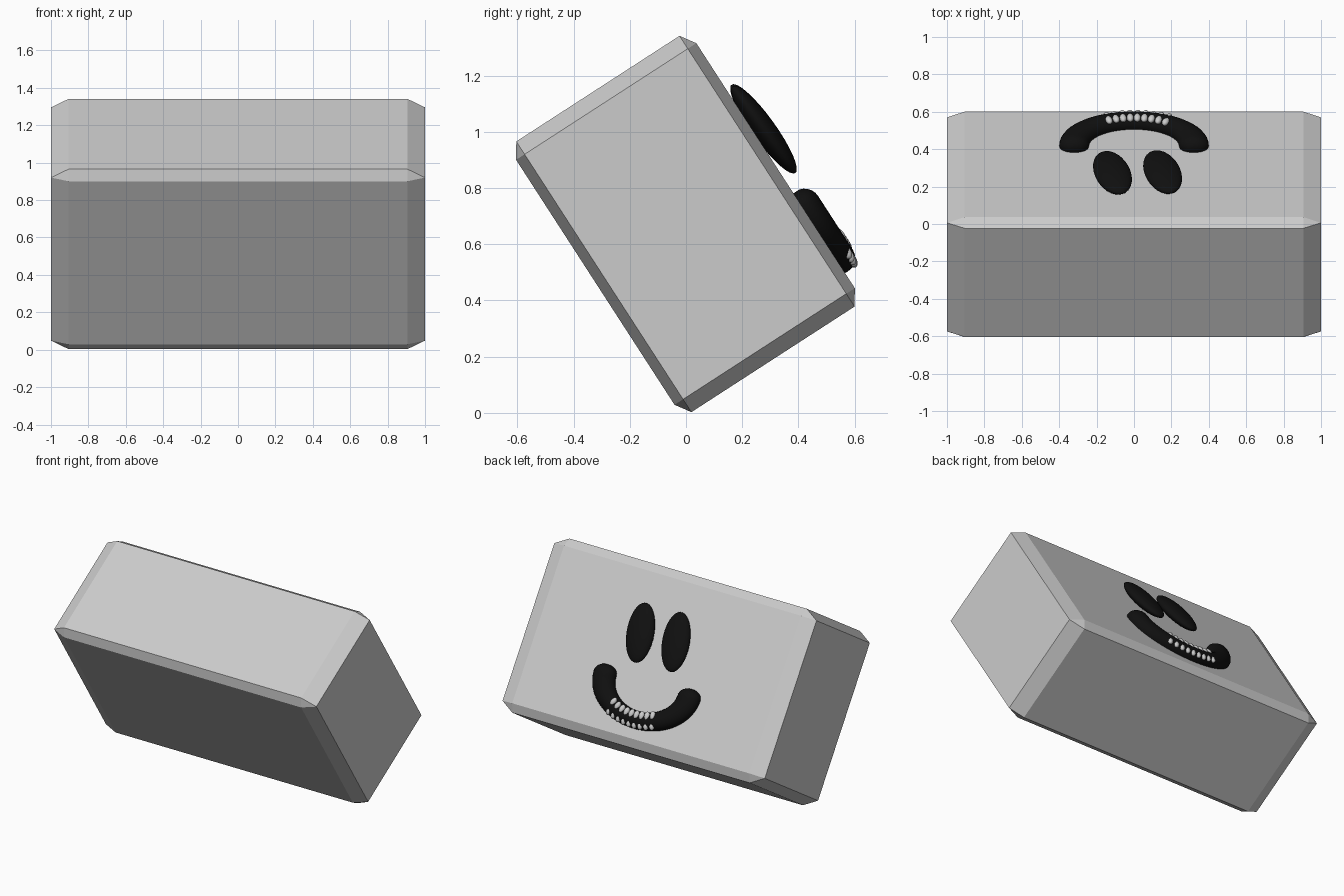
import bpy, bmesh
from math import sin, cos, pi, radians
from mathutils import Matrix, Vector

if "Cube" in bpy.data.objects:
    bpy.data.objects.remove(bpy.data.objects["Cube"])

# Everything is modelled upright around the block centre, then tipped back
TILT = Matrix.Translation((0, -0.002, 0.672)) @ Matrix.Rotation(radians(32.9), 4, 'X')
FACE = 0.382          # distance from block centre to the smiling face

black = bpy.data.materials.new("black")
black.diffuse_color = (0.005, 0.005, 0.005, 1)
black.use_nodes = True
black.node_tree.nodes["Principled BSDF"].inputs["Base Color"].default_value = black.diffuse_color


def finish(name, bm, mat=None, smooth=True):
    bmesh.ops.recalc_face_normals(bm, faces=bm.faces)
    me = bpy.data.meshes.new(name)
    bm.to_mesh(me)
    bm.free()
    for p in me.polygons:
        p.use_smooth = smooth
    if mat:
        me.materials.append(mat)
    ob = bpy.data.objects.new(name, me)
    bpy.context.collection.objects.link(ob)
    ob.matrix_world = TILT
    return ob


def ellipsoid(bm, loc, radii, rot=Matrix.Identity(4), seg=32, rings=16):
    m = Matrix.Translation(loc) @ rot @ Matrix.Diagonal((*radii, 1))
    bmesh.ops.create_uvsphere(bm, u_segments=seg, v_segments=rings, radius=1, matrix=m)


# Chamfered block: bevelled cube squashed to size
bm = bmesh.new()
bmesh.ops.create_cube(bm, size=2)
bmesh.ops.bevel(bm, geom=bm.edges[:], offset=0.095, segments=1, profile=0.5, affect='EDGES')
bmesh.ops.scale(bm, verts=bm.verts, vec=(1, FACE, 0.5735))
finish("block", bm, smooth=False)

# Eyes: flat leaning ellipsoids
for name, x, z in (("left_eye", -0.115, 0.137), ("right_eye", 0.153, 0.13)):
    bm = bmesh.new()
    lean = Matrix.Rotation(radians(3), 4, 'X') @ Matrix.Rotation(radians(13), 4, 'Y')
    ellipsoid(bm, (x, FACE + 0.035, z), (0.097, 0.042, 0.194), lean)
    finish(name, bm, black)

# Mouth: half ring with round ends, flattened vertically
R, TUBE, SQUASH, MOUTH_Z = 0.32, 0.08, 0.71, -0.172
stations = []         # (arc angle, shift past the end, tube radius)
for i in range(1, 7):
    a = i * pi / 12
    stations.append((-pi / 2, TUBE * cos(a), TUBE * sin(a)))
stations += [(-pi / 2 + pi * i / 32, 0, TUBE) for i in range(1, 32)]
for i in range(6, 0, -1):
    a = i * pi / 12
    stations.append((pi / 2, TUBE * cos(a), TUBE * sin(a)))

bm = bmesh.new()
rings = []
for phi, shift, r in stations:
    ring = []
    for k in range(20):
        t = 2 * pi * k / 20
        d = R + r * cos(t)
        ring.append(bm.verts.new((d * sin(phi),
                                  FACE + 0.01 + 0.73 * r * sin(t),
                                  MOUTH_Z + SQUASH * (shift - d * cos(phi)))))
    rings.append(ring)
for a, b in zip(rings, rings[1:]):
    for k in range(20):
        j = (k + 1) % 20
        bm.faces.new((a[k], a[j], b[j], b[k]))
for ring in (rings[0], rings[-1]):
    bm.faces.new(ring)
finish("mouth", bm, black)

# Teeth: two rows of small beads following the mouth arc
for name, rad, height, x0, x1 in (("upper_teeth", 0.283, 0.056, -0.135, 0.17),
                                  ("lower_teeth", 0.362, 0.044, -0.145, 0.185)):
    bm = bmesh.new()
    for i in range(9):
        x = x0 + (x1 - x0) * i / 8
        c = (1 - (x / rad) ** 2) ** 0.5
        fan = Matrix.Rotation(x / rad * 0.6, 4, 'Y').inverted()
        ellipsoid(bm, (x, FACE + height, MOUTH_Z - SQUASH * rad * c),
                  (0.019, 0.018, 0.03), fan, 16, 10)
    finish(name, bm)
